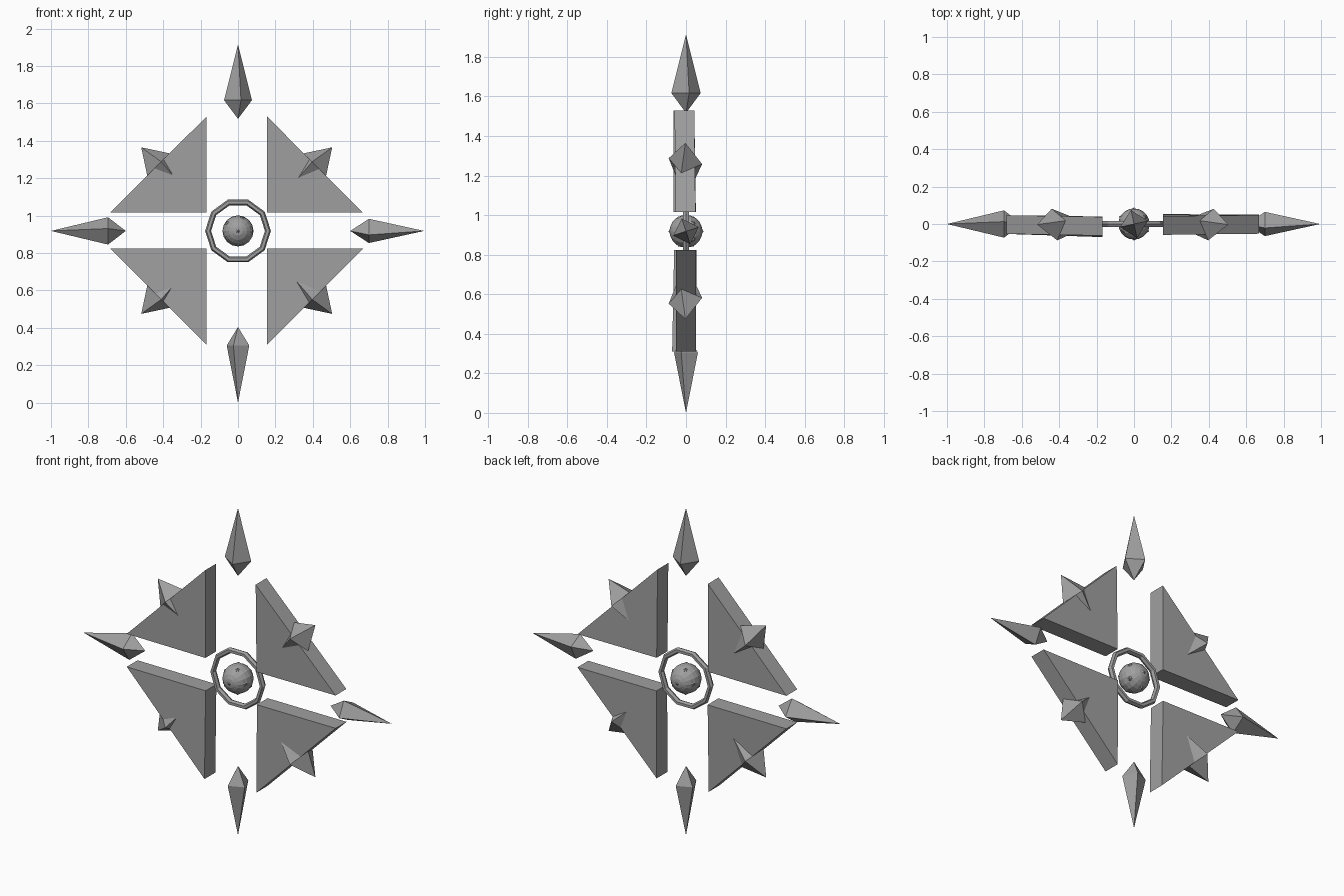
import bpy, bmesh, math
from mathutils import Vector, Matrix

if "Cube" in bpy.data.objects:
    bpy.data.objects.remove(bpy.data.objects["Cube"])

grey = bpy.data.materials.new("stone grey")
grey.diffuse_color = (0.35, 0.35, 0.35, 1)
grey.use_nodes = True
grey.node_tree.nodes["Principled BSDF"].inputs["Base Color"].default_value = grey.diffuse_color
CZ = 0.918          # height of the centre


def finish(bm, name):
    bmesh.ops.recalc_face_normals(bm, faces=bm.faces)
    me = bpy.data.meshes.new(name)
    bm.to_mesh(me)
    bm.free()
    me.materials.append(grey)
    ob = bpy.data.objects.new(name, me)
    bpy.context.collection.objects.link(ob)
    return ob


def spike(name, base, direction, r, short, long, twist):
    """Four-sided crystal: girdle at base, long point along direction."""
    d = Vector(direction).normalized()
    u = Vector((0, -1, 0))
    v = d.cross(u)
    base = Vector(base)
    bm = bmesh.new()
    ring = []
    for i in range(4):
        a = math.radians(twist + 90 * i)
        ring.append(bm.verts.new(base + r * (u * math.cos(a) + v * math.sin(a))))
    tip = bm.verts.new(base + d * long)
    tail = bm.verts.new(base - d * short)
    for i in range(4):
        a, b = ring[i], ring[(i + 1) % 4]
        bm.faces.new((a, b, tip))
        bm.faces.new((b, a, tail))
    return finish(bm, name)


def plate(name, sx, sz, x_in, x_out, z_in, z_out, y_corner, y_x, y_z):
    """Right-angled triangular slab, slightly leaning."""
    pts = [(x_in, z_in, y_corner), (x_out, z_in, y_x), (x_in, z_out, y_z)]
    bm = bmesh.new()
    front = [bm.verts.new((x, y - 0.05, z)) for x, z, y in pts]
    back = [bm.verts.new((x, y + 0.05, z)) for x, z, y in pts]
    bm.faces.new(front)
    bm.faces.new(back)
    for i in range(3):
        j = (i + 1) % 3
        bm.faces.new((front[i], front[j], back[j], back[i]))
    finish(bm, name)
    # crystal set into the middle of the long edge, long point inwards
    spike(name + "_crystal", ((x_out + x_in) / 2, -0.003, (z_out + z_in) / 2),
          (-sx, 0, -sz), 0.087, 0.13, 0.28, 14 * sx * sz)


# Four triangular plates
plate("upper_right_plate", 1, 1, 0.155, 0.668, 1.016, 1.53, 0.0, -0.002, -0.008)
plate("upper_left_plate", -1, 1, -0.168, -0.683, 1.016, 1.53, -0.012, -0.003, -0.012)
plate("lower_right_plate", 1, -1, 0.155, 0.668, 0.823, 0.31, 0.003, 0.0, 0.0)
plate("lower_left_plate", -1, -1, -0.168, -0.683, 0.823, 0.31, -0.01, -0.003, -0.02)

# Four outer points
spike("top_point", (0, 0, 1.617), (0, 0, 1), 0.076, 0.1, 0.297, 12)
spike("bottom_point", (0, 0, 0.305), (0, 0, -1), 0.065, 0.1, 0.305, 22)
spike("left_point", (-0.695, 0, CZ), (-1, 0, 0), 0.074, 0.095, 0.305, 10)
spike("right_point", (0.7, 0, CZ), (1, 0, 0), 0.068, 0.1, 0.295, 18)

# Ten-sided ring around the core
bm = bmesh.new()
N, M = 10, 6
loops = []
for i in range(N):
    a = 2 * math.pi * i / N
    loop = []
    for j in range(M):
        b = 2 * math.pi * j / M
        rad = 0.16 + 0.016 * math.cos(b)
        loop.append(bm.verts.new((rad * math.cos(a), 0.018 * math.sin(b),
                                  CZ + rad * math.sin(a))))
    loops.append(loop)
for i in range(N):
    p, q = loops[i], loops[(i + 1) % N]
    for j in range(M):
        k = (j + 1) % M
        bm.faces.new((p[j], q[j], q[k], p[k]))
finish(bm, "ring")

# Core: faceted ball with its pole facing front, and a gem showing through
place = Matrix.Translation((0, 0, CZ)) @ Matrix.Rotation(math.pi / 2, 4, 'X')
bm = bmesh.new()
bmesh.ops.create_uvsphere(bm, u_segments=16, v_segments=10, radius=0.083, matrix=place)
finish(bm, "core_ball")
bm = bmesh.new()
bmesh.ops.create_icosphere(bm, subdivisions=1, radius=0.089, matrix=place)
finish(bm, "core_gem")
